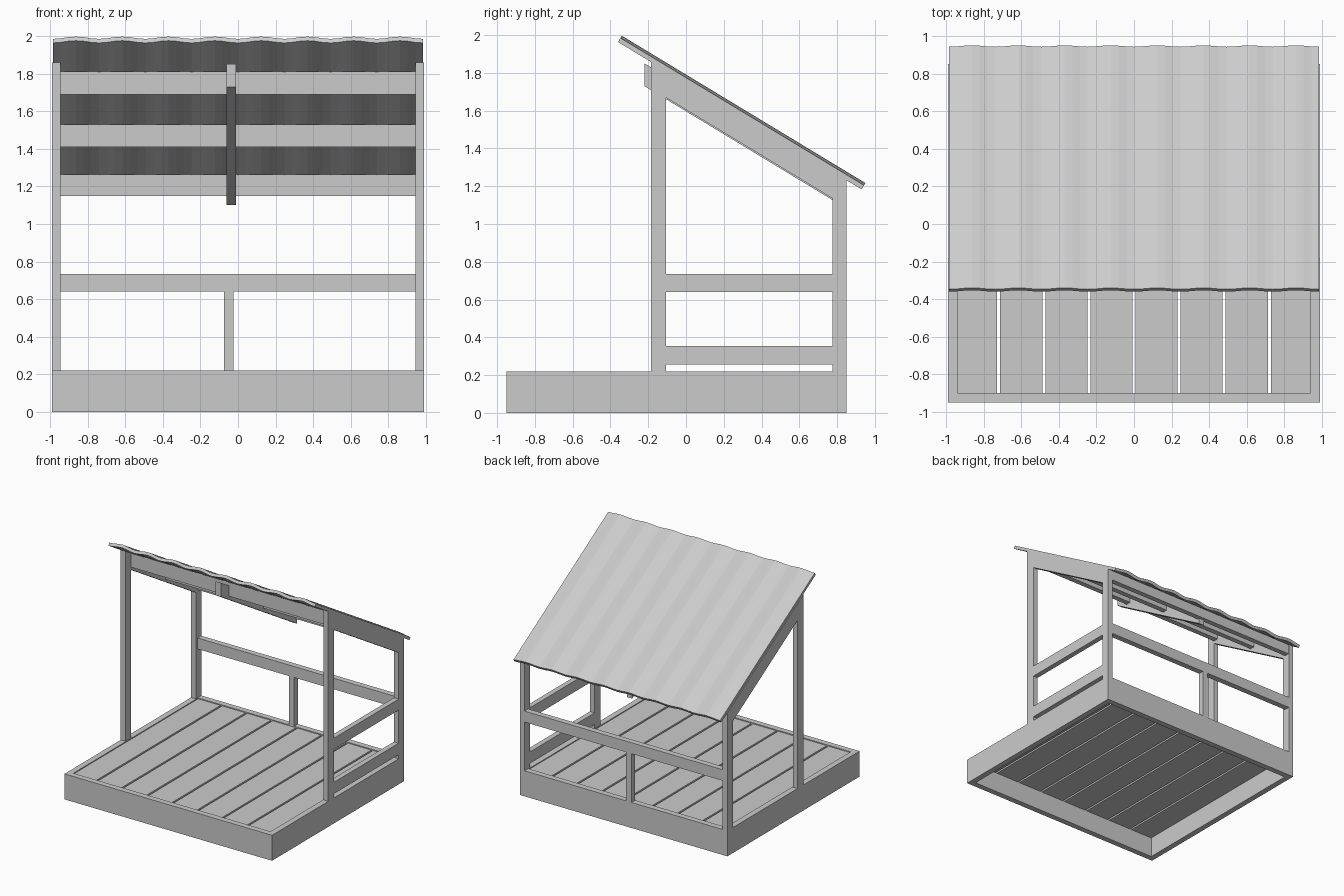
import bpy, bmesh, math

if "Cube" in bpy.data.objects:
    bpy.data.objects.remove(bpy.data.objects["Cube"])

SLOPE = -0.605


def under(y):            # roof underside height
    return 1.748 + SLOPE * y


def belly(y):            # rafter lower edge height
    return 1.605 + SLOPE * y


def finish(name, bm):
    bmesh.ops.recalc_face_normals(bm, faces=bm.faces)
    mesh = bpy.data.meshes.new(name)
    bm.to_mesh(mesh)
    bm.free()
    ob = bpy.data.objects.new(name, mesh)
    bpy.context.collection.objects.link(ob)
    return ob


def prism(name, x0, x1, profile):
    """Extrude a (y, z) profile along x."""
    bm = bmesh.new()
    face = bm.faces.new([bm.verts.new((x0, y, z)) for y, z in profile])
    ext = bmesh.ops.extrude_face_region(bm, geom=[face])
    new = [v for v in ext["geom"] if isinstance(v, bmesh.types.BMVert)]
    bmesh.ops.translate(bm, verts=new, vec=(x1 - x0, 0, 0))
    return finish(name, bm)


def box(name, x0, x1, y0, y1, z0, z1):
    return prism(name, x0, x1, [(y0, z0), (y1, z0), (y1, z1), (y0, z1)])


def sloped(name, x0, x1, y0, y1, z0):
    """Upright whose top is cut along the roof slope."""
    return prism(name, x0, x1, [(y0, z0), (y1, z0), (y1, under(y1)), (y0, under(y0))])


# Base frame
box("base_front_board", -0.99, 0.99, -0.95, -0.90, 0, 0.22)
box("base_back_board", -0.99, 0.99, 0.80, 0.85, 0, 0.22)
for side, s in (("left", -1), ("right", 1)):
    box(f"base_{side}_board", *sorted((s * 0.99, s * 0.94)), -0.90, 0.80, 0, 0.22)

# Deck boards with narrow gaps
for i in range(8):
    x0 = -0.94 if i == 0 else -0.96 + 0.24 * i + 0.008
    x1 = 0.94 if i == 7 else -0.96 + 0.24 * (i + 1) - 0.008
    box(f"deck_board_{i + 1}", x0, x1, -0.90, 0.80, 0.175, 0.212)

# Corner posts and side rafters
for side, s in (("left", -1), ("right", 1)):
    x0, x1 = sorted((s * 0.99, s * 0.945))
    sloped(f"front_{side}_post", x0, x1, -0.185, -0.105, 0.22)
    sloped(f"back_{side}_post", x0, x1, 0.775, 0.85, 0.22)
    prism(f"{side}_rafter", x0, x1, [(-0.105, belly(-0.105)), (0.775, belly(0.775)),
                                     (0.775, under(0.775)), (-0.105, under(-0.105))])

# Centre rafter
prism("centre_rafter", -0.06, -0.01, [(-0.22, 1.73), (0.82, 1.10), (0.82, 1.225), (-0.22, 1.85)])

# Cross beams under the roof
for name, y, z0 in (("front", -0.105, 1.69), ("middle", 0.36, 1.41), ("back", 0.80, 1.15)):
    sloped(f"{name}_cross_beam", -0.945, 0.945, y, y + 0.045, z0)

# Railings: back and right side only
box("back_rail", -0.945, 0.945, 0.80, 0.85, 0.64, 0.735)
box("back_rail_post", -0.075, -0.025, 0.80, 0.85, 0.22, 0.64)
box("right_upper_rail", 0.945, 0.99, -0.105, 0.775, 0.64, 0.735)
box("right_lower_rail", 0.945, 0.99, -0.105, 0.775, 0.255, 0.355)

# Corrugated roof sheet
bm = bmesh.new()
ang = math.atan(SLOPE)
ny, nz = -math.sin(ang), math.cos(ang)
steps, width = 48, 1.97
rings = []
for i in range(steps + 1):
    x = -width / 2 + width * i / steps
    wave = -0.007 * math.cos(2 * math.pi * 8 * i / steps)
    ring = []
    for y, z, o in ((-0.35, 1.98, -0.0125), (0.94, 1.20, -0.0125),
                    (0.94, 1.20, 0.0125), (-0.35, 1.98, 0.0125)):
        ring.append(bm.verts.new((x, y + ny * (o + wave), z + nz * (o + wave))))
    rings.append(ring)
for a, b in zip(rings, rings[1:]):
    for k in range(4):
        bm.faces.new((a[k], a[(k + 1) % 4], b[(k + 1) % 4], b[k]))
bm.faces.new(rings[0])
bm.faces.new(rings[-1])
finish("roof_sheet", bm)
